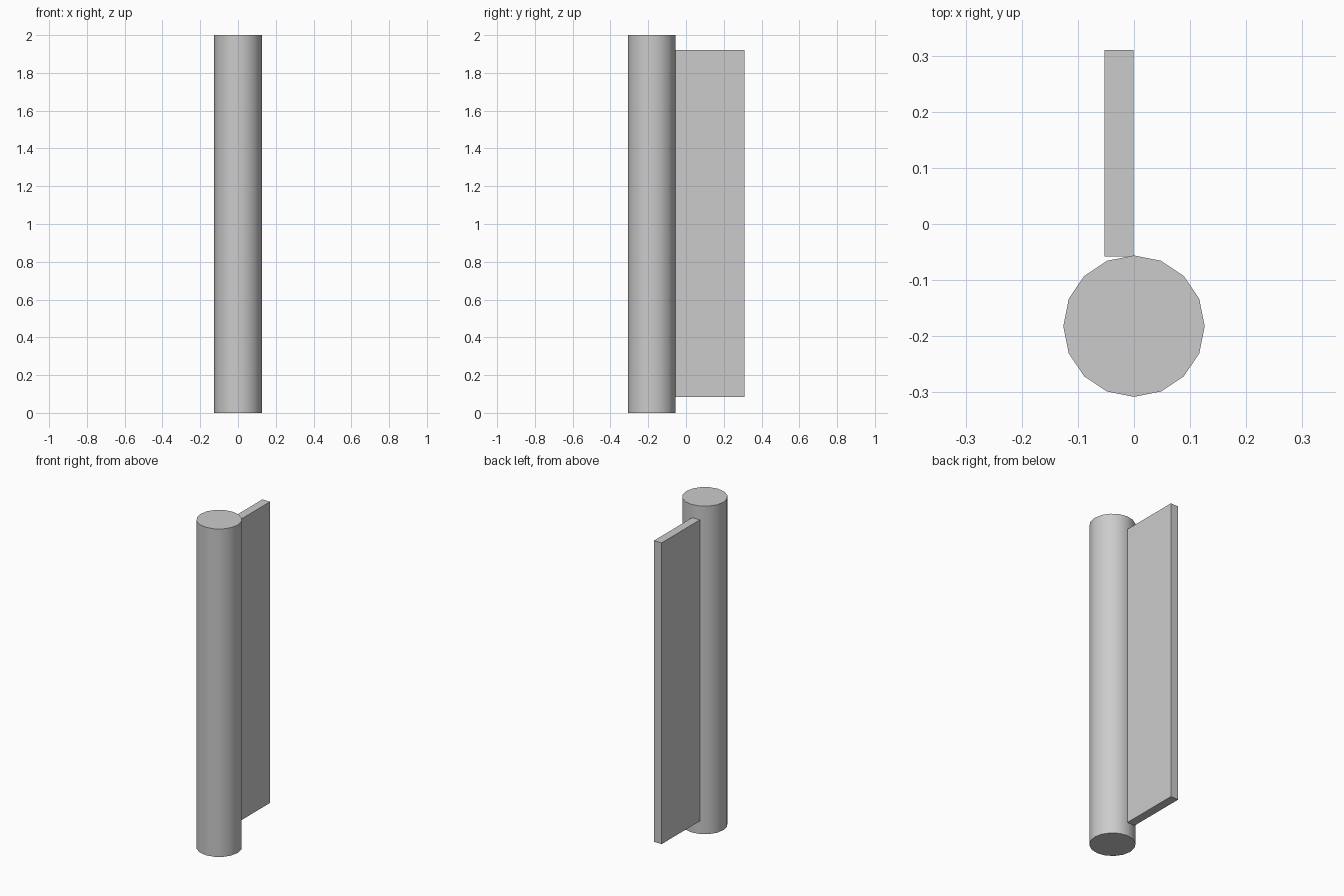
import bpy
import math

cube = bpy.data.objects.get("Cube")
if cube:
    bpy.data.objects.remove(cube, do_unlink=True)

# One plain grey for both parts
grey = bpy.data.materials.new("light grey")
grey.use_nodes = True
colour = (0.6, 0.6, 0.6, 1.0)
grey.diffuse_color = colour
grey.node_tree.nodes["Principled BSDF"].inputs["Base Color"].default_value = colour

# Round post: 16 sides with corners on the axes
bpy.ops.mesh.primitive_cylinder_add(vertices=16, radius=0.126, depth=2.0,
                                    location=(0, -0.182, 1.0))
post = bpy.context.object
post.name = "post"
post.data.materials.append(grey)
bpy.ops.object.shade_smooth_by_angle(angle=math.radians(30))

# Flat panel: offset to the right, meeting the back of the post
low, high = (-0.053, -0.058, 0.083), (-0.001, 0.310, 1.92)
bpy.ops.mesh.primitive_cube_add(size=1, location=[(a + b) / 2 for a, b in zip(low, high)])
panel = bpy.context.object
panel.name = "panel"
panel.scale = [b - a for a, b in zip(low, high)]
bpy.ops.object.transform_apply(location=False, rotation=False, scale=True)
panel.data.materials.append(grey)
